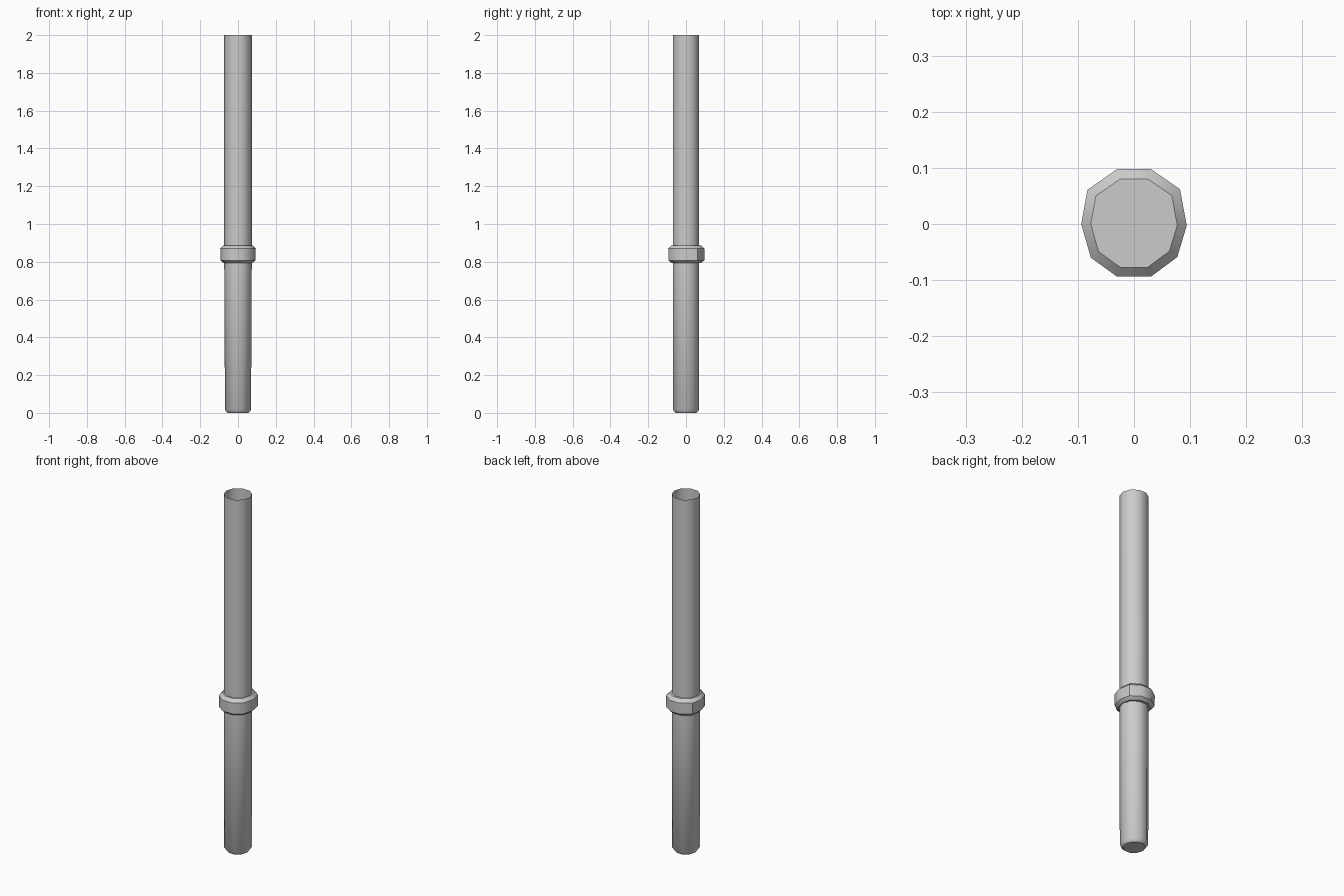
import bpy, math

if "Cube" in bpy.data.objects:
    bpy.data.objects.remove(bpy.data.objects["Cube"])

N = 10


def loft(name, rings, cap_bottom, cap_top):
    """Bridge a stack of ten-sided rings, optionally closing the ends."""
    verts = [p for ring in rings for p in ring]
    faces = []
    for k in range(len(rings) - 1):
        for i in range(N):
            j = (i + 1) % N
            faces.append((k*N + i, k*N + j, (k+1)*N + j, (k+1)*N + i))
    if cap_bottom:
        faces.append(tuple(reversed(range(N))))
    if cap_top:
        faces.append(tuple(range((len(rings)-1)*N, len(rings)*N)))
    mesh = bpy.data.meshes.new(name)
    mesh.from_pydata(verts, [], faces)
    ob = bpy.data.objects.new(name, mesh)
    bpy.context.collection.objects.link(ob)
    bpy.ops.object.select_all(action='DESELECT')
    bpy.context.view_layer.objects.active = ob
    ob.select_set(True)
    bpy.ops.object.shade_smooth_by_angle(angle=math.radians(40))
    return ob


# Open-topped pole, slightly narrower at the foot, with a chamfered closed end
def circle(rx, ry, z):
    return [(rx*math.cos(i*math.tau/N), ry*math.sin(i*math.tau/N), z) for i in range(N)]


loft("pole", [circle(.056, .058, 0), circle(.069, .0725, .016),
              circle(.073, .0715, .80), circle(.073, .0715, 2.0)], True, False)

# Slightly irregular collar, bevelled top and bottom, solid across the pole
outline = [(.094, -.003), (.082, .062), (.03, .098), (-.03, .098), (-.083, .061),
           (-.094, 0), (-.077, -.060), (-.03, -.094), (.03, -.094), (.077, -.059)]
loft("collar", [[(x*s, y*s, z) for x, y in outline]
                for s, z in ((.82, .794), (.99, .808), (1.0, .87), (.82, .887))], True, True)
